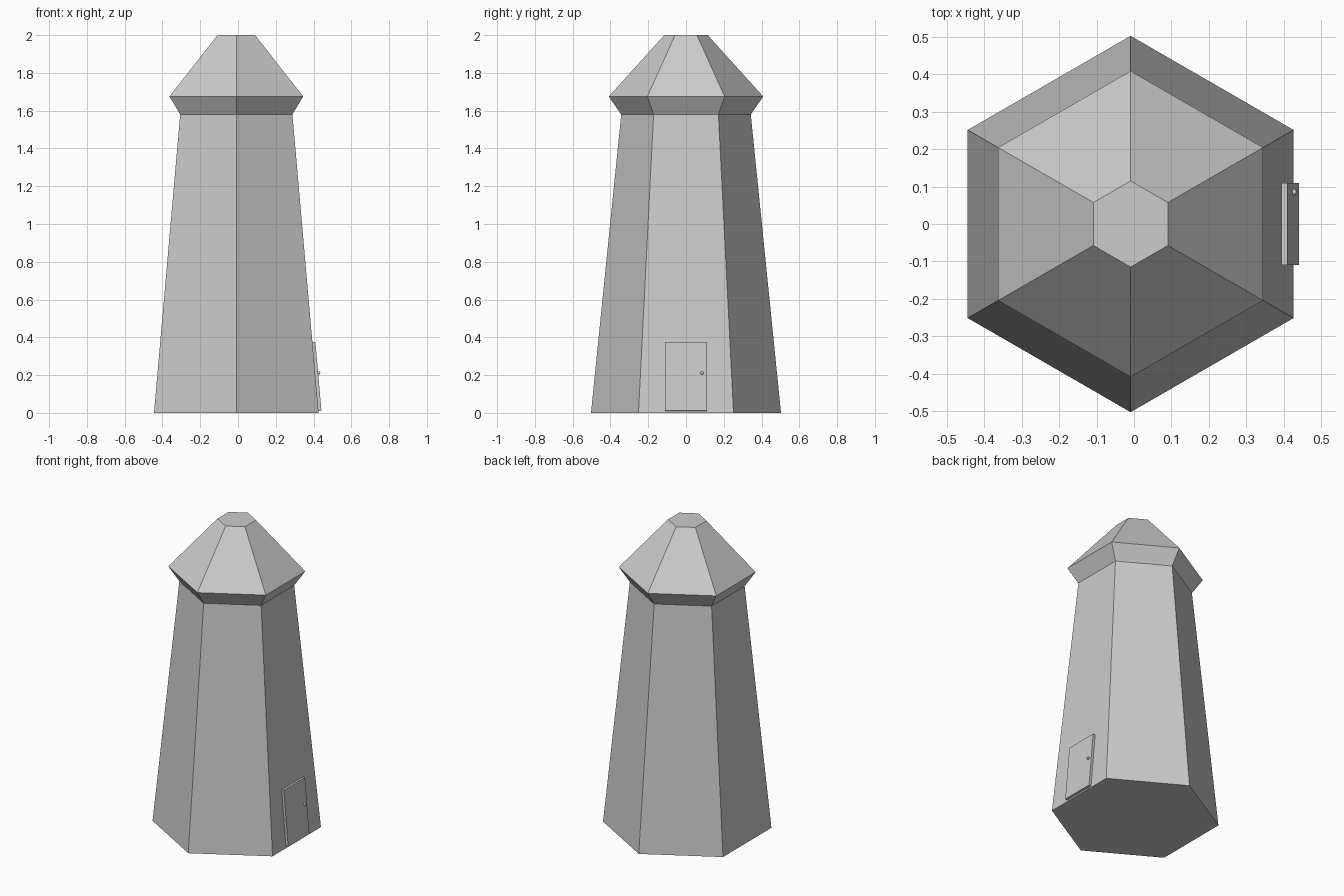
import bpy, bmesh, math
from mathutils import Matrix, Vector

default = bpy.data.objects.get("Cube")
if default:
    bpy.data.objects.remove(default, do_unlink=True)

CENTRE_X = -0.009
BASE_R, NECK_R, NECK_Z = 0.503, 0.343, 1.58
APOTHEM = math.cos(math.pi / 6)

grey = bpy.data.materials.new("plain_grey")
grey.use_nodes = True
colour = (0.6, 0.6, 0.6, 1)
grey.diffuse_color = colour
grey.node_tree.nodes["Principled BSDF"].inputs["Base Color"].default_value = colour


def add_object(name, bm):
    bmesh.ops.recalc_face_normals(bm, faces=bm.faces)
    mesh = bpy.data.meshes.new(name)
    bm.to_mesh(mesh)
    bm.free()
    mesh.materials.append(grey)
    obj = bpy.data.objects.new(name, mesh)
    bpy.context.collection.objects.link(obj)
    return obj


# Six-sided tower and flared roof, one closed shell from a radius/height profile
profile = [(BASE_R, 0), (NECK_R, NECK_Z), (0.409, 1.675), (0.115, 2)]
bm = bmesh.new()
rings = []
for radius, z in profile:
    angles = [math.pi / 2 + i * math.pi / 3 for i in range(6)]
    rings.append([bm.verts.new((CENTRE_X + radius * math.cos(a), radius * math.sin(a), z))
                  for a in angles])
for low, high in zip(rings, rings[1:]):
    for i in range(6):
        j = (i + 1) % 6
        bm.faces.new((low[i], low[j], high[j], high[i]))
bm.faces.new(rings[0][::-1])
bm.faces.new(rings[-1])
add_object("tower", bm)

# Frame lying on the sloping left wall: local x points out, local z up the slope
lean = math.atan((BASE_R - NECK_R) * APOTHEM / NECK_Z)


def wall_frame(y, z, out):
    wall_x = CENTRE_X + BASE_R * APOTHEM - z * math.tan(lean)
    tilt = Matrix.Rotation(-lean, 4, "Y")
    return Matrix.Translation(Vector((wall_x, y, z)) + tilt @ Vector((out, 0, 0))) @ tilt


# Door slab
bm = bmesh.new()
bmesh.ops.create_cube(bm, size=1, matrix=Matrix.Diagonal((0.02, 0.22, 0.365, 1)))
door = add_object("door", bm)
door.matrix_world = wall_frame(0, 0.192, 0.006)

# Door knob
bm = bmesh.new()
bmesh.ops.create_uvsphere(bm, u_segments=10, v_segments=6, radius=0.009)
knob = add_object("door_knob", bm)
knob.matrix_world = wall_frame(0.085, 0.21, 0.019)
